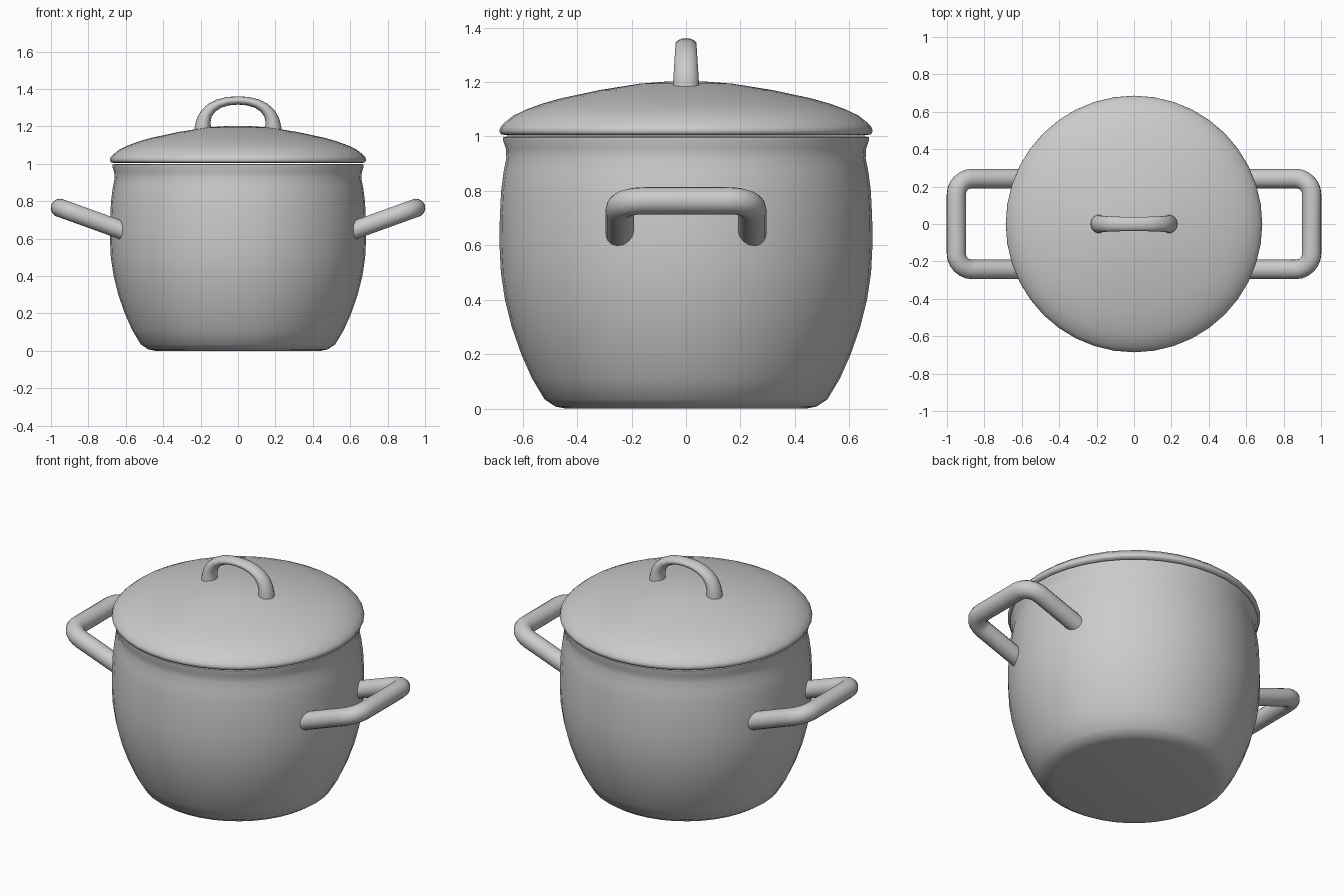
import bpy, bmesh
from math import sin, cos, pi
from mathutils import Vector

cube = bpy.data.objects.get("Cube")
if cube:
    bpy.data.objects.remove(cube)

grey = bpy.data.materials.new("pot_grey")
grey.use_nodes = True
GREY = (0.6, 0.6, 0.6, 1)
grey.diffuse_color = GREY
grey.node_tree.nodes["Principled BSDF"].inputs["Base Color"].default_value = GREY


def finish(name, bm, angle):
    bmesh.ops.recalc_face_normals(bm, faces=bm.faces)
    mesh = bpy.data.meshes.new(name)
    bm.to_mesh(mesh)
    bm.free()
    mesh.materials.append(grey)
    obj = bpy.data.objects.new(name, mesh)
    bpy.context.collection.objects.link(obj)
    bpy.ops.object.select_all(action="DESELECT")
    obj.select_set(True)
    bpy.context.view_layer.objects.active = obj
    bpy.ops.object.shade_smooth_by_angle(angle=angle)
    return obj


def lathe(name, profile, sides=40):
    """Closed solid of revolution; profile starts and ends on the axis."""
    bm = bmesh.new()
    pts = [bm.verts.new((r, 0, z)) for r, z in profile]
    edges = [bm.edges.new(pair) for pair in zip(pts, pts[1:])]
    bmesh.ops.spin(bm, geom=pts + edges, axis=(0, 0, 1), cent=(0, 0, 0),
                   angle=2 * pi, steps=sides, use_duplicate=False)
    bmesh.ops.remove_doubles(bm, verts=bm.verts, dist=0.0005)
    return finish(name, bm, pi / 3)


def sweep(name, path, sizes, side_axis, sides=14):
    """Tube with an elliptical section; sizes are (across, along side_axis)."""
    bm = bmesh.new()
    rings = []
    for i, p in enumerate(path):
        tangent = (path[min(i + 1, len(path) - 1)] - path[max(i - 1, 0)]).normalized()
        side = (side_axis - tangent * side_axis.dot(tangent)).normalized()
        across = tangent.cross(side)
        a, b = sizes[i]
        rings.append([bm.verts.new(p + across * a * cos(2 * pi * k / sides)
                                   + side * b * sin(2 * pi * k / sides))
                      for k in range(sides)])
    for low, high in zip(rings, rings[1:]):
        for k in range(sides):
            n = (k + 1) % sides
            bm.faces.new((low[k], low[n], high[n], high[k]))
    bm.faces.new(rings[0])
    bm.faces.new(rings[-1])
    return finish(name, bm, pi / 3)


# Pot: rounded belly, pinched neck, flared lip, hollow inside
lathe("pot_body", [
    (0, 0), (0.44, 0), (0.48, 0.008), (0.52, 0.035), (0.565, 0.11), (0.605, 0.2),
    (0.64, 0.3), (0.665, 0.4), (0.68, 0.5), (0.685, 0.6), (0.684, 0.7),
    (0.679, 0.8), (0.67, 0.87), (0.66, 0.92), (0.662, 0.955), (0.672, 0.985),
    (0.672, 0.997), (0.655, 1.0), (0.635, 0.98), (0.625, 0.92), (0.645, 0.8),
    (0.65, 0.6), (0.63, 0.4), (0.57, 0.2), (0.48, 0.06), (0, 0.04)])

# Lid: shallow dome with a thin rolled rim
lathe("lid", [
    (0, 1.005), (0.655, 1.004), (0.68, 1.008), (0.686, 1.02), (0.681, 1.035),
    (0.665, 1.052), (0.635, 1.076), (0.59, 1.098), (0.53, 1.12), (0.46, 1.14),
    (0.32, 1.17), (0.17, 1.194), (0.08, 1.201), (0, 1.203)])

# Lid handle: arch that thins towards its top
half = [(0.188, 1.16), (0.188, 1.2), (0.183, 1.235), (0.168, 1.27),
        (0.14, 1.3), (0.102, 1.322), (0.055, 1.335)]
arch = half + [(0, 1.339)] + [(-x, z) for x, z in reversed(half)]
arch_sizes = []
for x, z in arch:
    t = min(max((z - 1.18) / 0.16, 0), 1)
    arch_sizes.append((0.046 - 0.024 * t, 0.05 - 0.011 * t))
sweep("lid_handle", [Vector((x, 0, z)) for x, z in arch], arch_sizes, Vector((0, 1, 0)))


# Side handles: rounded rectangular loops rising outwards
def rise(u):
    return 0.645 + 0.36 * (u - 0.62)


corner = 0.085
loop = [(u, 0.243) for u in (0.6, 0.7, 0.8)]
loop += [(0.95 - corner + corner * sin(a), 0.243 - corner + corner * cos(a))
         for a in (pi / 2 * k / 6 for k in range(7))]
loop += [(u, -y) for u, y in reversed(loop)]
for name, sign in (("left_handle", 1), ("right_handle", -1)):
    path = [Vector((sign * u, y, rise(u))) for u, y in loop]
    sweep(name, path, [(0.052, 0.05)] * len(path), Vector((-0.34 * sign, 0, 0.94)))
